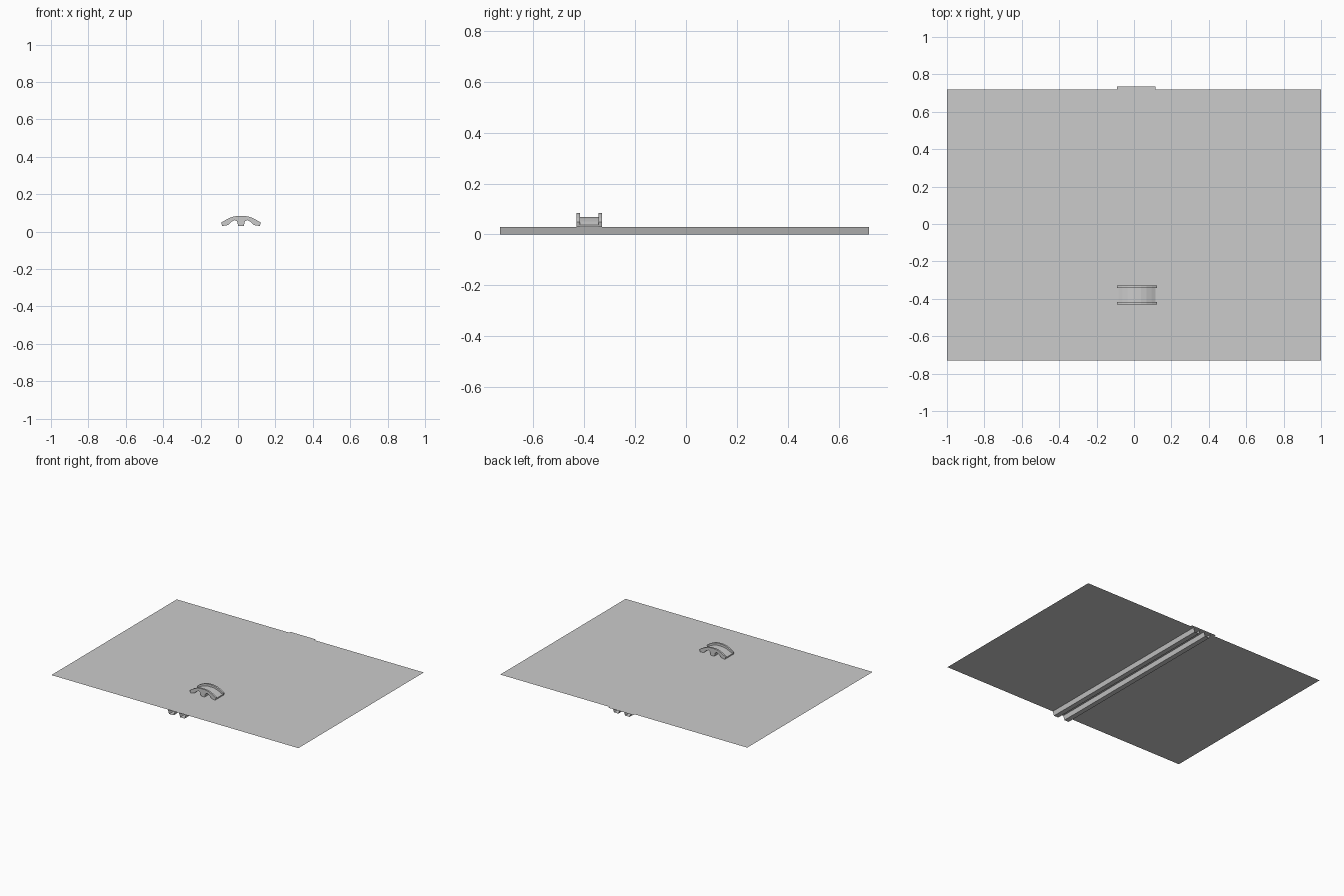
import bpy
import bmesh

if "Cube" in bpy.data.objects:
    bpy.data.objects.remove(bpy.data.objects["Cube"], do_unlink=True)

grey = bpy.data.materials.new("plain grey")
grey.use_nodes = True
colour = (0.6, 0.6, 0.6, 1)
grey.diffuse_color = colour
grey.node_tree.nodes["Principled BSDF"].inputs["Base Color"].default_value = colour

DECK_Z = 0.03
FRONT, BACK = -0.73, 0.72
CENTRE = 0.016


def finish(name, bm):
    mesh = bpy.data.meshes.new(name)
    bm.to_mesh(mesh)
    bm.free()
    mesh.materials.append(grey)
    obj = bpy.data.objects.new(name, mesh)
    bpy.context.collection.objects.link(obj)
    return obj


def sheet(name, x0, x1, y0, y1, z):
    bm = bmesh.new()
    corners = [(x0, y0), (x1, y0), (x1, y1), (x0, y1)]
    bm.faces.new([bm.verts.new((x, y, z)) for x, y in corners])
    return finish(name, bm)


def sweep(name, profile, y0, y1, solid):
    """Sweep an x-z profile along y, closed and capped when solid."""
    bm = bmesh.new()
    a = [bm.verts.new((x, y0, z)) for x, z in profile]
    b = [bm.verts.new((x, y1, z)) for x, z in profile]
    n = len(profile)
    for i in range(n if solid else n - 1):
        j = (i + 1) % n
        bm.faces.new((a[i], a[j], b[j], b[i]))
    if solid:
        bm.faces.new(a)
        bm.faces.new(b[::-1])
        bmesh.ops.recalc_face_normals(bm, faces=bm.faces)
    return finish(name, bm)


# Thin deck and the small tab at its back edge
sheet("deck", -1, 1, FRONT, BACK, DECK_Z)
sheet("back_tab", -0.09, 0.115, BACK, 0.735, DECK_Z)

# Open-ended tapered channels below the deck
for name, x in (("right_channel", -0.029), ("left_channel", 0.061)):
    profile = [(x - 0.028, DECK_Z), (x - 0.018, 0), (x + 0.018, 0), (x + 0.028, DECK_Z)]
    sweep(name, profile, FRONT, BACK, False)


def saddle_profile(outer):
    """Mirror half an arch outline, with a central tongue underneath."""
    under = [(0.07, 0.035), (0.053, 0.052), (0.033, 0.062), (0.021, 0.055), (0.015, DECK_Z)]
    half = outer + [(0.1, DECK_Z)] + under
    return [(CENTRE + x, z) for x, z in half] + [(CENTRE - x, z) for x, z in reversed(half)]


# Saddle: two raised arch flanges with a lower band between
flange = saddle_profile([(0.022, 0.084), (0.05, 0.078), (0.08, 0.064), (0.106, 0.048)])
band = saddle_profile([(0.022, 0.068), (0.05, 0.062), (0.078, 0.05), (0.1, 0.038)])
sweep("front_flange", flange, -0.43, -0.417, True)
sweep("rear_flange", flange, -0.343, -0.33, True)
sweep("saddle_band", band, -0.417, -0.343, True)
